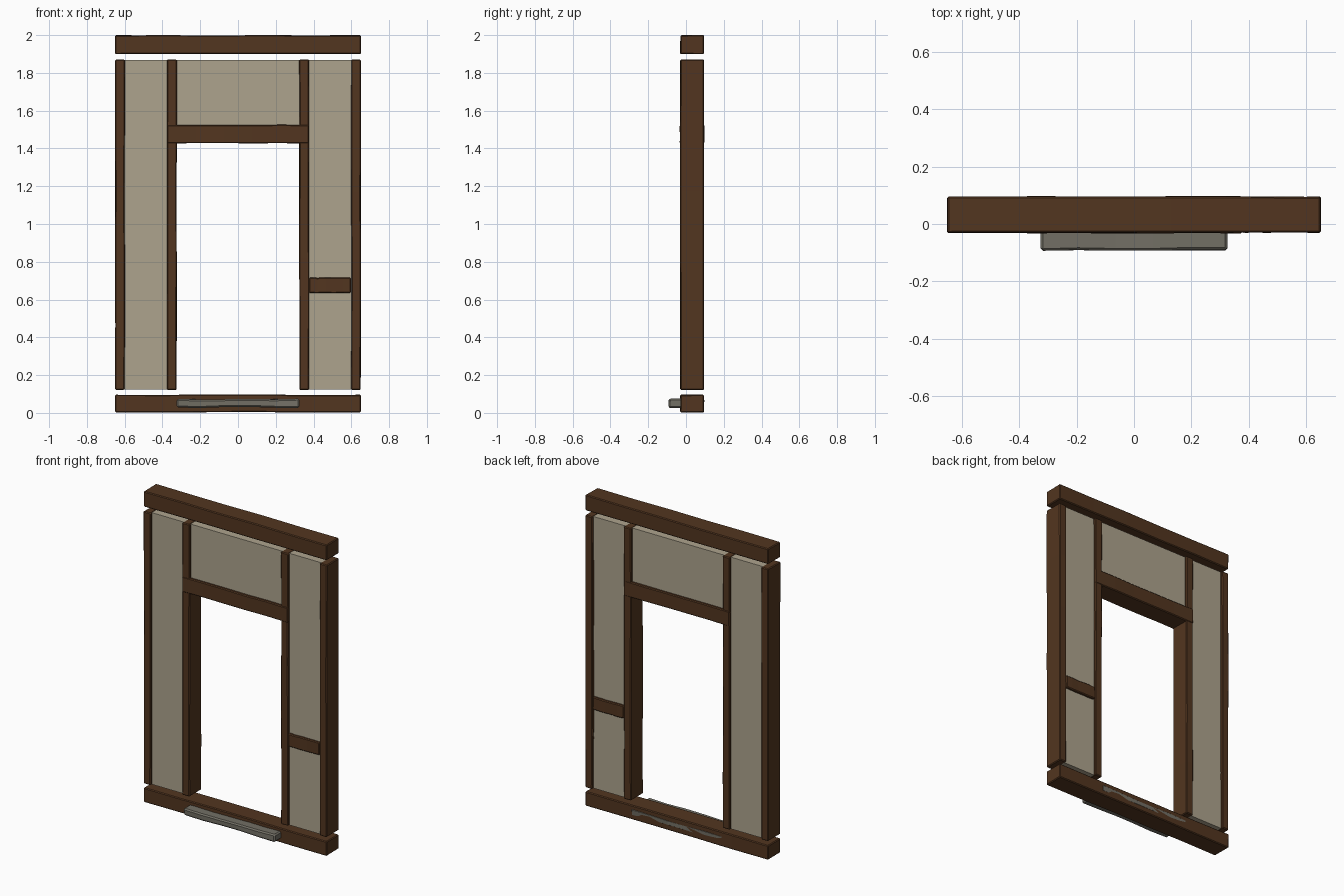
import bpy, bmesh, random
from mathutils import Vector

if "Cube" in bpy.data.objects:
    bpy.data.objects.remove(bpy.data.objects["Cube"])

random.seed(4)


def material(name, rgb):
    m = bpy.data.materials.new(name)
    m.diffuse_color = (*rgb, 1)
    m.use_nodes = True
    m.node_tree.nodes["Principled BSDF"].inputs["Base Color"].default_value = m.diffuse_color
    return m


WOOD = material("dark_wood", (0.085, 0.036, 0.014))
PLASTER = material("plaster", (0.42, 0.37, 0.27))
STONE = material("stone", (0.17, 0.16, 0.13))


def block(name, lo, hi, mat, cuts=0, wobble=0.0, bevel=0.0):
    """Box from lo to hi, cut along its longest side, each cut ring slightly shifted."""
    lo, hi = Vector(lo), Vector(hi)
    size, mid = hi - lo, (lo + hi) / 2
    bm = bmesh.new()
    bmesh.ops.create_cube(bm, size=1)
    for v in bm.verts:
        v.co = Vector([mid[i] + v.co[i] * size[i] for i in range(3)])
    axis = max(range(3), key=lambda i: size[i])
    normal = Vector([float(i == axis) for i in range(3)])
    for k in range(cuts):
        p = lo + normal * size[axis] * (k + 1) / (cuts + 1)
        bmesh.ops.bisect_plane(bm, geom=bm.verts[:] + bm.edges[:] + bm.faces[:],
                               plane_co=p, plane_no=normal)
    for v in bm.verts:
        for i in range(3):
            if i != axis:
                v.co[i] += random.uniform(-wobble, wobble)
    me = bpy.data.meshes.new(name)
    bm.to_mesh(me)
    bm.free()
    me.materials.append(mat)
    ob = bpy.data.objects.new(name, me)
    bpy.context.collection.objects.link(ob)
    if bevel:
        b = ob.modifiers.new("worn_edges", 'BEVEL')
        b.width, b.segments, b.limit_method = bevel, 1, 'ANGLE'
    return ob


def beam(name, x0, x1, z0, z1, proud=0.0):
    return block(name, (x0, -0.03 - proud, z0), (x1, 0.095 + proud, z1),
                 WOOD, 4, 0.0015, 0.005)


def panel(name, x0, x1, z0, z1):
    return block(name, (x0, -0.015, z0), (x1, 0.08, z1), PLASTER)


# horizontal beams
beam("top_beam", -0.65, 0.65, 1.9, 1.999)
beam("sill_beam", -0.65, 0.65, 0.003, 0.096)
beam("lintel", -0.376, 0.376, 1.428, 1.525, 0.002)
beam("side_rail", 0.377, 0.597, 0.635, 0.716)

# posts and side panels, mirrored left and right
for side, s in (("left", -1), ("right", 1)):
    for part, a, b in (("outer_post", 0.6, 0.65), ("door_post", 0.325, 0.376)):
        beam(f"{part}_{side}", min(s * a, s * b), max(s * a, s * b), 0.122, 1.87)
    panel(f"plaster_{side}", min(s * 0.37, s * 0.605), max(s * 0.37, s * 0.605), 0.124, 1.868)

# plaster above the door
panel("plaster_over_door", -0.33, 0.33, 1.5, 1.868)

# stone doorstep running through the sill
block("doorstep", (-0.325, -0.092, 0.029), (0.325, 0.0945, 0.073), STONE, 4, 0.003, 0.008)
